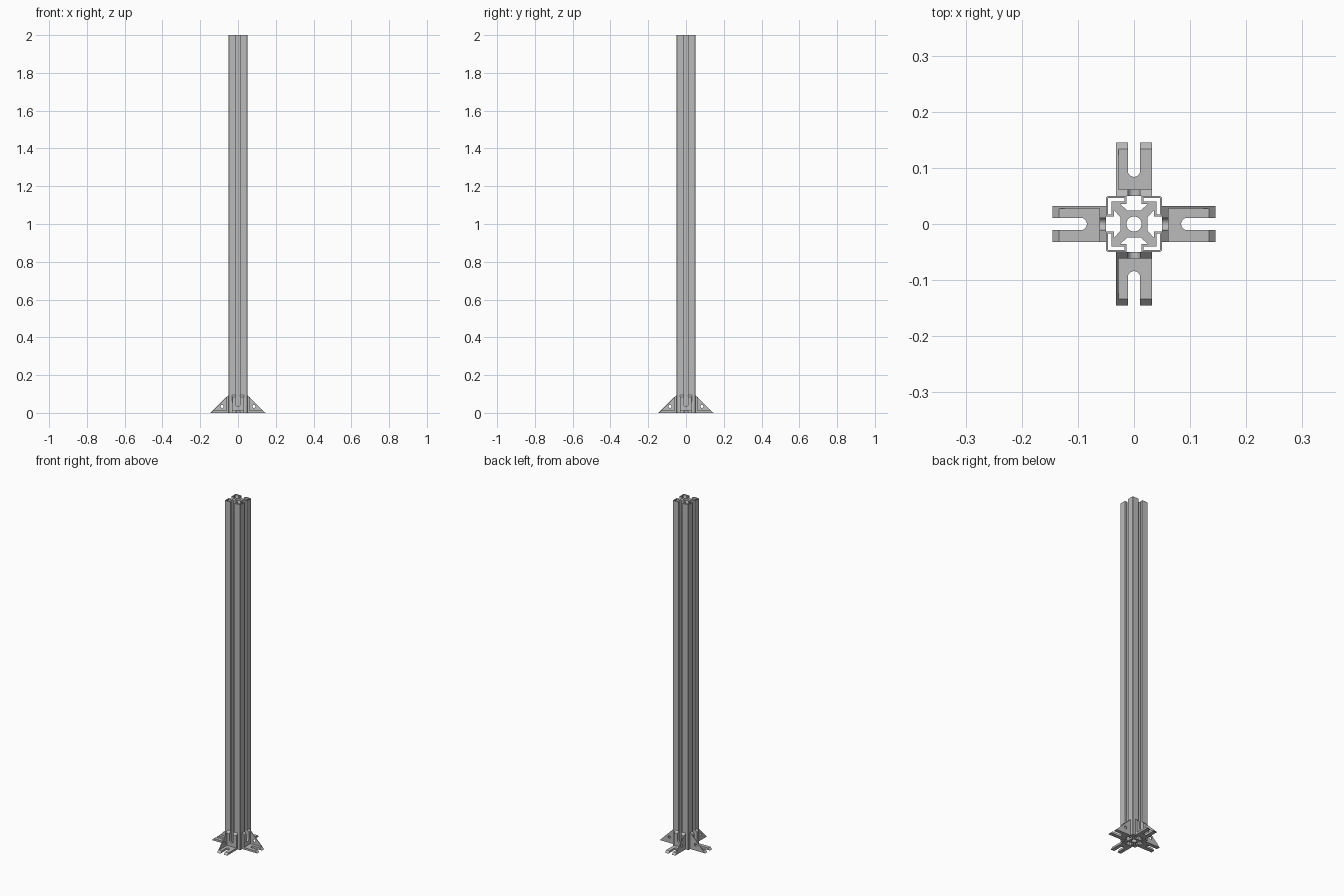
import bpy, bmesh, math
from mathutils import Matrix, Vector

cube = bpy.data.objects.get("Cube")
if cube:
    bpy.data.objects.remove(cube, do_unlink=True)

metal = bpy.data.materials.new("plain_grey_metal")
metal.use_nodes = True
GREY = (0.5, 0.5, 0.5, 1)
metal.diffuse_color = GREY
metal.node_tree.nodes["Principled BSDF"].inputs["Base Color"].default_value = GREY


def add_object(name, mesh):
    ob = bpy.data.objects.new(name, mesh)
    bpy.context.collection.objects.link(ob)
    return ob


def finish(ob):
    ob.data.materials.clear()
    ob.data.materials.append(metal)
    bpy.ops.object.select_all(action='DESELECT')
    ob.select_set(True)
    bpy.context.view_layer.objects.active = ob
    bpy.ops.object.shade_smooth_by_angle(angle=math.radians(30))


def baked(ob):
    """Mesh of an object with its modifiers or curve geometry applied."""
    bpy.context.view_layer.update()
    return bpy.data.meshes.new_from_object(ob.evaluated_get(bpy.context.evaluated_depsgraph_get()))


def arc(cx, cy, r, start, end, n):
    return [(cx + r * math.cos(math.radians(start + (end - start) * i / n)),
             cy + r * math.sin(math.radians(start + (end - start) * i / n))) for i in range(n + 1)]


def prism(name, points, low, high, place):
    """Extrude a 2D outline from low to high; place maps (u, v, w) to xyz."""
    bm = bmesh.new()
    face = bm.faces.new([bm.verts.new(place(u, v, low)) for u, v in points])
    step = Vector(place(0, 0, high)) - Vector(place(0, 0, low))
    new = bmesh.ops.extrude_face_region(bm, geom=[face])["geom"]
    bmesh.ops.translate(bm, vec=step, verts=[g for g in new if isinstance(g, bmesh.types.BMVert)])
    bmesh.ops.recalc_face_normals(bm, faces=bm.faces)
    mesh = bpy.data.meshes.new(name)
    bm.to_mesh(mesh)
    bm.free()
    return add_object(name, mesh)


# Slotted post: one outline repeated around four quarters, with hollow corners and core
HALF, LIP, WALL, INNER = 0.05, 0.013, 0.004, 0.036
half_quarter = [(0.024, 0.012), (INNER, 0.025), (INNER, LIP), (HALF, LIP), (HALF, HALF - 0.003)]
quarter = half_quarter + [(y, x) for x, y in reversed(half_quarter)]
a, b, c = LIP + WALL, INNER + WALL, HALF - WALL
hollow = [(c, a), (c, c), (a, c), (a, b), (b, b), (b, a)]


def turned(points, k):
    rot = Matrix.Rotation(k * math.pi / 2, 2)
    return [tuple(rot @ Vector(p)) for p in points]


loops = [sum((turned(quarter, k) for k in range(4)), [])]
loops += [turned(hollow, k) for k in range(4)]
loops.append(arc(0, 0, 0.0135, 0, 360, 32)[:-1])

curve = bpy.data.curves.new("post_outline", 'CURVE')
curve.dimensions = '2D'
curve.fill_mode = 'BOTH'
curve.extrude = 1.0
for loop in loops:
    spline = curve.splines.new('POLY')
    spline.points.add(len(loop) - 1)
    for point, (x, y) in zip(spline.points, loop):
        point.co = (x, y, 0, 1)
    spline.use_cyclic_u = True
outline = add_object("post_outline", curve)
post_mesh = baked(outline)
bpy.data.objects.remove(outline, do_unlink=True)
post_mesh.transform(Matrix.Translation((0, 0, 1)))
bm = bmesh.new()
bm.from_mesh(post_mesh)
bmesh.ops.remove_doubles(bm, verts=bm.verts, dist=1e-5)
bmesh.ops.recalc_face_normals(bm, faces=bm.faces)
bm.to_mesh(post_mesh)
bm.free()
finish(add_object("slotted_post", post_mesh))

# Corner brackets: a wedge with a pocket, two open slots and a holed side web
LEG, WIDE, THICK, WEB, SLOT = 0.095, 0.0325, 0.0115, 0.0045, 0.011


def side_on(u, v, w):
    return (HALF + u, w, v)


def from_above(u, v, w):
    return (HALF + u, v, w)


def from_outside(u, v, w):
    return (HALF + w, v, u)


def bracket(name, turn, web_side):
    body = prism(name, [(0, 0), (LEG, 0), (0, LEG)], -WIDE, WIDE, side_on)
    slot = arc(0.034 + SLOT, 0, SLOT, 90, 270, 12) + [(0.12, -SLOT), (0.12, SLOT)]
    pocket = [(THICK, THICK), (0.12, THICK), (THICK, 0.12)]
    cutters = [
        prism("pocket_cutter", pocket, web_side * (WIDE - WEB), -web_side * 0.05, side_on),
        prism("base_slot_cutter", slot, -0.01, 0.02, from_above),
        prism("wall_slot_cutter", slot, -0.01, 0.02, from_outside),
        prism("web_hole_cutter", arc(0.034, 0.034, 0.008, 0, 360, 20)[:-1],
              web_side * 0.02, web_side * 0.05, side_on)]
    for cutter in cutters:
        cutter.hide_render = True
        mod = body.modifiers.new(cutter.name, 'BOOLEAN')
        mod.operation = 'DIFFERENCE'
        mod.solver = 'EXACT'
        mod.object = cutter
    mesh = baked(body)
    body.modifiers.clear()
    body.data = mesh
    for cutter in cutters:
        bpy.data.objects.remove(cutter, do_unlink=True)
    mesh.transform(Matrix.Rotation(turn, 4, 'Z'))
    finish(body)


for k, (side, web_side) in enumerate([("left", 1), ("back", 1), ("right", -1), ("front", -1)]):
    bracket(side + "_bracket", k * math.pi / 2, web_side)
